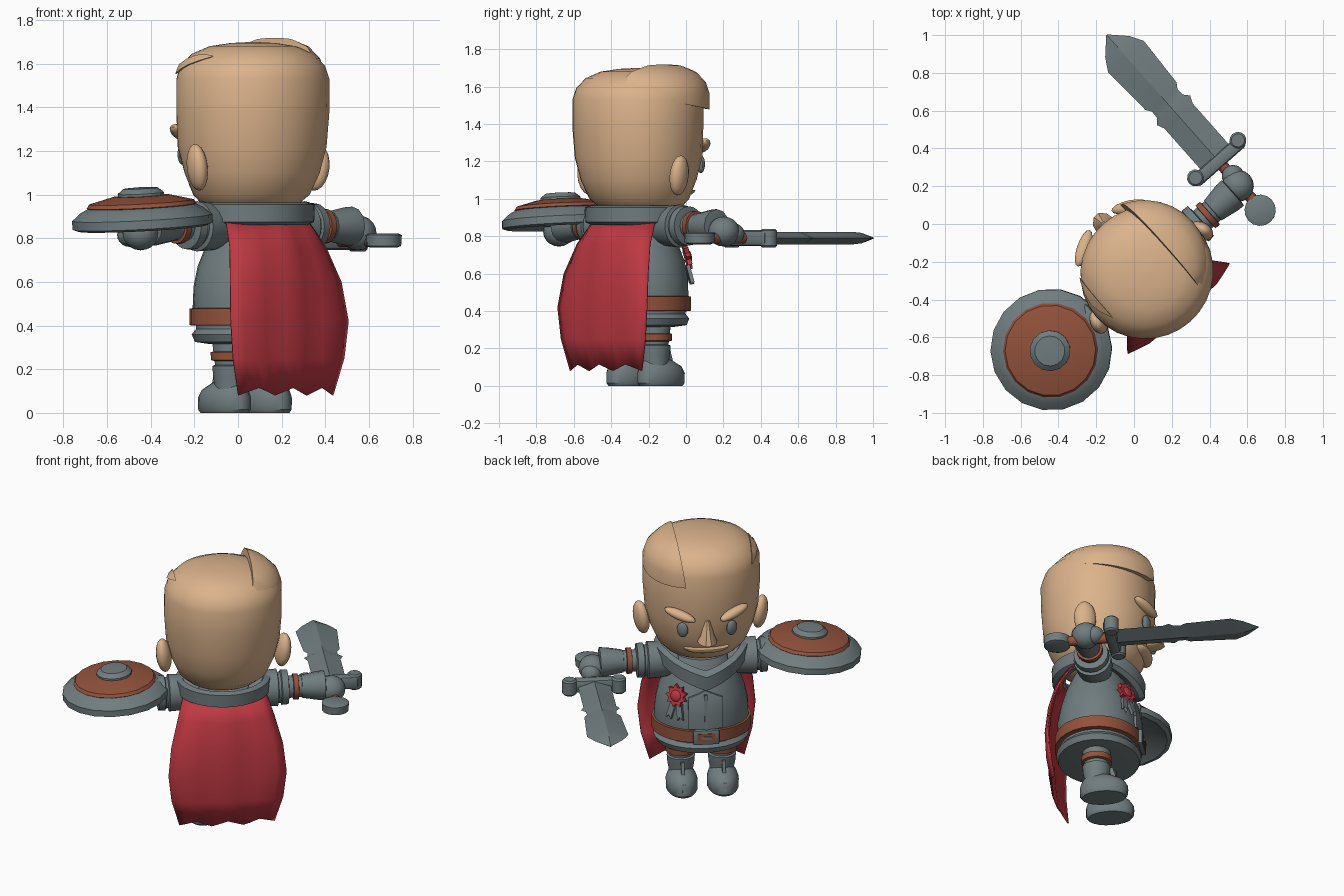
import bpy, bmesh, math
from mathutils import Matrix, Vector

if "Cube" in bpy.data.objects:
    bpy.data.objects.remove(bpy.data.objects["Cube"])

# Parts are built facing +y, then the whole figure is turned into place
PLACE = Matrix.Translation((0.035, -0.22, 0)) @ Matrix.Rotation(math.radians(41.5), 4, 'Z')
I = Matrix.Identity(4)


def material(name, rgb):
    m = bpy.data.materials.new(name)
    m.diffuse_color = (*rgb, 1)
    m.use_nodes = True
    m.node_tree.nodes["Principled BSDF"].inputs["Base Color"].default_value = m.diffuse_color
    return m


SKIN = material("skin", (0.71, 0.45, 0.26))
STEEL = material("steel", (0.165, 0.205, 0.215))
LEATHER = material("leather", (0.29, 0.085, 0.045))
RED = material("red_cloth", (0.52, 0.04, 0.055))


def T(x, y, z):
    return Matrix.Translation((x, y, z))


def R(deg, axis):
    return Matrix.Rotation(math.radians(deg), 4, axis)


def finish(bm, name, mat, M=I, angle=35):
    bmesh.ops.remove_doubles(bm, verts=bm.verts, dist=0.0002)
    bmesh.ops.recalc_face_normals(bm, faces=bm.faces)
    bm.transform(M)
    me = bpy.data.meshes.new(name)
    for f in bm.faces:
        f.smooth = True
    bm.to_mesh(me)
    bm.free()
    me.set_sharp_from_angle(angle=math.radians(angle))
    me.materials.append(mat)
    ob = bpy.data.objects.new(name, me)
    bpy.context.collection.objects.link(ob)
    ob.matrix_basis = PLACE
    return ob


def loft(name, rings, mat, M=I, n=28, cuts=(), angle=35):
    """Stack of ellipses (height, half width, half depth, depth offset)."""
    bm = bmesh.new()
    loops = []
    for h, a, b, c in rings:
        loops.append([bm.verts.new((a * math.cos(t), c + b * math.sin(t), h))
                      for t in (2 * math.pi * i / n for i in range(n))])
    for p, q in zip(loops, loops[1:]):
        for i in range(n):
            j = (i + 1) % n
            bm.faces.new((p[i], p[j], q[j], q[i]))
    bm.faces.new(loops[0])
    bm.faces.new(loops[-1])
    clip(bm, cuts)
    return finish(bm, name, mat, M, angle)


def clip(bm, cuts):
    for co, no in cuts:
        bmesh.ops.bisect_plane(bm, geom=bm.verts[:] + bm.edges[:] + bm.faces[:],
                               plane_co=co, plane_no=no, clear_outer=True)
        bmesh.ops.holes_fill(bm, edges=bm.edges[:])


def lathe(name, prof, mat, M=I, n=20, angle=35):
    return loft(name, [(h, r, r, 0) for h, r in prof], mat, M, n, angle=angle)


def ball(name, mat, M, size, seg=16, cuts=()):
    bm = bmesh.new()
    bmesh.ops.create_uvsphere(bm, u_segments=seg, v_segments=10, radius=1)
    bm.transform(Matrix.Diagonal((*size, 1)))
    clip(bm, cuts)
    return finish(bm, name, mat, M)


def box(name, mat, M, size, bevel=0.0):
    bm = bmesh.new()
    bmesh.ops.create_cube(bm, size=1)
    bm.transform(Matrix.Diagonal((*size, 1)))
    if bevel:
        bmesh.ops.bevel(bm, geom=bm.edges[:], offset=bevel, segments=2, affect='EDGES', profile=0.5)
    return finish(bm, name, mat, M)


def prism(name, mat, M, outline, thick):
    bm = bmesh.new()
    f = bm.faces.new([bm.verts.new((x, 0, z)) for x, z in outline])
    ext = bmesh.ops.extrude_face_region(bm, geom=[f])['geom']
    bmesh.ops.translate(bm, vec=(0, thick, 0), verts=[v for v in ext if isinstance(v, bmesh.types.BMVert)])
    return finish(bm, name, mat, M)


# Head, with swept hair raised to one side of the parting
HEAD = [(0.90, .13, .12, -.03), (0.95, .22, .21, -.03), (1.0, .27, .265, -.04), (1.1, .315, .305, -.045),
        (1.22, .345, .338, -.045), (1.38, .357, .345, -.05), (1.53, .355, .347, -.05), (1.59, .335, .328, -.05),
        (1.645, .28, .28, -.05), (1.68, .2, .2, -.05), (1.695, .1, .1, -.05), (1.70, .001, .001, -.05)]
loft("head", HEAD, SKIN, n=32, angle=60)
loft("hair_sweep", HEAD, SKIN, T(0.005, .04, .033), n=32, angle=45,
     cuts=[((-.09, 0, 0), (-1, 0, .15)), ((0, .3, 1.46), (-.12, -.15, -1))])
loft("hair_side", HEAD, SKIN, T(-.004, .012, .008), n=32, angle=45,
     cuts=[((-.125, 0, 0), (1, 0, .1)), ((0, .3, 1.5), (0, -.3, -1))])

# Face and ears
loft("nose", [(1.09, .045, .04, .27), (1.105, .06, .085, .275), (1.15, .042, .062, .285), (1.25, .015, .02, .285)],
     SKIN, n=10)
ball("lower_lip", SKIN, T(0, .225, 1.045), (.14, .055, .035), cuts=[((0, 0, .002), (0, 0, 1))])
for s, side in ((1, "right"), (-1, "left")):
    ball(side + "_eye", STEEL, T(s * .15, .268, 1.185) @ R(-s * 28, 'Z'), (.036, .02, .048))
    ball(side + "_brow", SKIN, T(s * .165, .268, 1.285) @ R(-s * 30, 'Z') @ R(-s * 14, 'Y'), (.105, .036, .03))
    ball(side + "_ear", SKIN, T(s * .362, -.075, 1.125) @ R(s * 8, 'Y') @ R(s * 20, 'Z'), (.045, .068, .108))

# Torso, skirt and breastplate
TORSO = [(.40, .28, .245, -.045), (.48, .288, .252, -.045), (.58, .282, .25, -.045), (.67, .262, .235, -.045),
         (.76, .228, .205, -.05), (.83, .2, .18, -.05), (.9, .16, .15, -.05)]
loft("torso", TORSO, STEEL)
loft("breastplate", [(h, a * 1.03, b + .014, c) for h, a, b, c in TORSO], STEEL, n=40,
     cuts=[((0, .05, 0), (0, -1, 0)), ((.105, 0, 0), (1, 0, 0)), ((-.105, 0, 0), (-1, 0, 0)),
           ((0, 0, .49), (0, 0, -1)), ((0, 0, .73), (.45, 0, 1)), ((0, 0, .73), (-.45, 0, 1))])
box("breastplate_ridge", STEEL, T(0, .205, .6) @ R(5, 'X'), (.018, .025, .22))
loft("skirt", [(.315, .2, .18, -.045), (.325, .275, .245, -.045), (.36, .292, .257, -.045),
               (.385, .27, .238, -.045), (.41, .27, .238, -.045)], STEEL)
loft("belt", [(.40, .285, .25, -.045), (.402, .302, .266, -.045), (.478, .302, .266, -.045),
              (.48, .285, .25, -.045)], LEATHER)

# Belt buckle
box("buckle_plate", STEEL, T(0, .218, .44), (.16, .03, .095), .008)
box("buckle_gap", LEATHER, T(0, .231, .44), (.11, .009, .055))
box("buckle_bar", STEEL, T(0, .234, .44), (.06, .014, .02))

# Star medal with ribbons
MEDAL = T(.165, .14, .69) @ R(-36, 'Z') @ R(14, 'X')
star = [((.072 if i % 2 == 0 else .05) * math.cos(i * math.pi / 9),
         (.072 if i % 2 == 0 else .05) * math.sin(i * math.pi / 9)) for i in range(18)]
prism("medal_star", RED, MEDAL, star, .025)
ball("medal_center", RED, MEDAL @ T(0, .022, 0), (.036, .015, .036))
for s in (1, -1):
    prism("medal_ribbon", STEEL, MEDAL @ T(s * .02, -.008, -.05) @ R(-s * 12, 'Y'),
          [(-.018, 0), (.018, 0), (.018, -.1), (0, -.08), (-.018, -.1)], .02)

# Collar ring dipping to a point at the front
bm = bmesh.new()
N = 36
rows = []
for i in range(N):
    t = 2 * math.pi * i / N
    k = max(0, 1 - abs(t - math.pi / 2) / 1.15)
    rows.append([bm.verts.new((a * math.cos(t), -.055 + (a - .01 + .02 * k) * math.sin(t), z - d * k))
                 for a, z, d in ((.25, .86, .12), (.282, .875, .12), (.285, .955, .11), (.25, .965, .09), (.2, .88, .1))])
for i in range(N):
    p, q = rows[i], rows[(i + 1) % N]
    for j in range(5):
        bm.faces.new((p[j], q[j], q[(j + 1) % 5], p[(j + 1) % 5]))
finish(bm, "collar", STEEL)

# Cape with a ragged hem
bm = bmesh.new()
grid = []
for z, w, f, c in ((.89, .25, -.26, .11), (.76, .295, -.315, .085), (.6, .34, -.34, .055), (.42, .36, -.352, .04),
                   (.25, .34, -.345, .04), (.08, .29, -.325, .04)):
    row = []
    for i in range(13):
        s = i / 6 - 1
        hem = .035 * (i % 4) / 2 if i % 4 < 3 else .018
        row.append(bm.verts.new((w * s, f + c * s * s + .006 * math.cos(i * math.pi / 2), z + (hem if z < .1 else 0))))
    grid.append(row)
for p, q in zip(grid, grid[1:]):
    for i in range(12):
        bm.faces.new((p[i], p[i + 1], q[i + 1], q[i]))
cape = finish(bm, "cape", RED)
cape.modifiers.new("thickness", 'SOLIDIFY').thickness = 0.008

for s, side in ((1, "right"), (-1, "left")):
    # Legs and boots
    leg = T(s * .125, -.04, 0)
    lathe(side + "_leg", [(.2, .07), (.25, .078), (.34, .088), (.38, .085)], STEEL, leg)
    lathe(side + "_knee_strap", [(.237, .075), (.242, .092), (.278, .094), (.283, .075)], LEATHER, leg)
    lathe(side + "_boot_shaft", [(.05, .075), (.13, .075), (.165, .082), (.215, .086), (.222, .07)], STEEL, leg)
    loft(side + "_boot", [(0, .085, .135, .045), (.015, .095, .147, .045), (.07, .097, .147, .045),
                          (.105, .085, .13, .04), (.135, .06, .095, .02), (.155, .03, .05, 0)],
         STEEL, leg, n=20)
    prism(side + "_boot_ridge", STEEL, leg @ R(90, 'Z') @ T(0, -.01, 0),
          [(.08, .2), (.1, .2), (.125, .12), (.18, .09), (.195, .04), (.1, .04)], .02)

    # Arms stretched sideways
    arm = T(0, -.035, .855) @ R(s * 90, 'Y')
    lathe(side + "_shoulder", [(.15, .09), (.24, .11), (.33, .115), (.335, .095), (.35, .095), (.355, .108),
                               (.395, .105), (.4, .07)], STEEL, arm)
    lathe(side + "_upper_arm", [(.38, .068), (.5, .065)], STEEL, arm)
    lathe(side + "_arm_strap", [(.425, .06), (.428, .08), (.458, .08), (.461, .06)], LEATHER, arm)
    lathe(side + "_bracer", [(.475, .06), (.48, .07), (.58, .088), (.62, .09), (.625, .06)], STEEL, arm, n=12)
    ball(side + "_fist", STEEL, T(s * .665, -.025, .825), (.085, .085, .08))
    ball(side + "_knuckles", STEEL, T(s * .68, .03, .815), (.06, .06, .055))

# Sword pointing forward
SWORD = T(.675, 0, .79) @ R(-90, 'X')
lathe("sword_grip", [(-.15, .03), (.12, .03)], LEATHER, SWORD, n=12)
lathe("pommel", [(-.033, .06), (-.025, .08), (.025, .083), (.033, .065)], STEEL, T(.668, -.2, .79), n=16)
box("sword_guard", STEEL, T(.675, .14, .79), (.34, .07, .085), .02)
for s in (1, -1):
    lathe("guard_end", [(-.05, .035), (-.04, .045), (.04, .045), (.05, .035)], STEEL, T(.675 + s * .15, .155, .79), n=12)
loft("blade", [(.16, .1, .034, 0), (.46, .1, .034, 0), (.5, .118, .034, 0), (.53, .092, .034, 0), (.57, .09, .034, 0),
               (.6, .11, .034, 0), (.88, .126, .034, 0), (.95, .085, .028, 0), (1.033, .004, .004, 0)],
     STEEL, SWORD, n=4, angle=20)

# Round shield lying over the left fist
SHIELD = T(-.654, -.02, .945) @ R(-4, 'Y')
lathe("shield_rim", [(-.045, .001), (-.06, .2), (-.1, .295), (-.09, .322), (-.05, .322), (-.015, .28),
                     (.005, .24), (.02, .001)], STEEL, SHIELD, n=18, angle=25)
lathe("shield_band", [(-.01, .235), (.004, .252), (.022, .24), (.05, .13), (.052, .001)], LEATHER, SHIELD, n=18, angle=25)
lathe("shield_boss", [(.04, .108), (.062, .108), (.085, .08), (.09, .001)], STEEL, SHIELD, n=14, angle=25)
box("shield_handle", STEEL, T(-.654, -.02, .875), (.08, .2, .05), .01)
